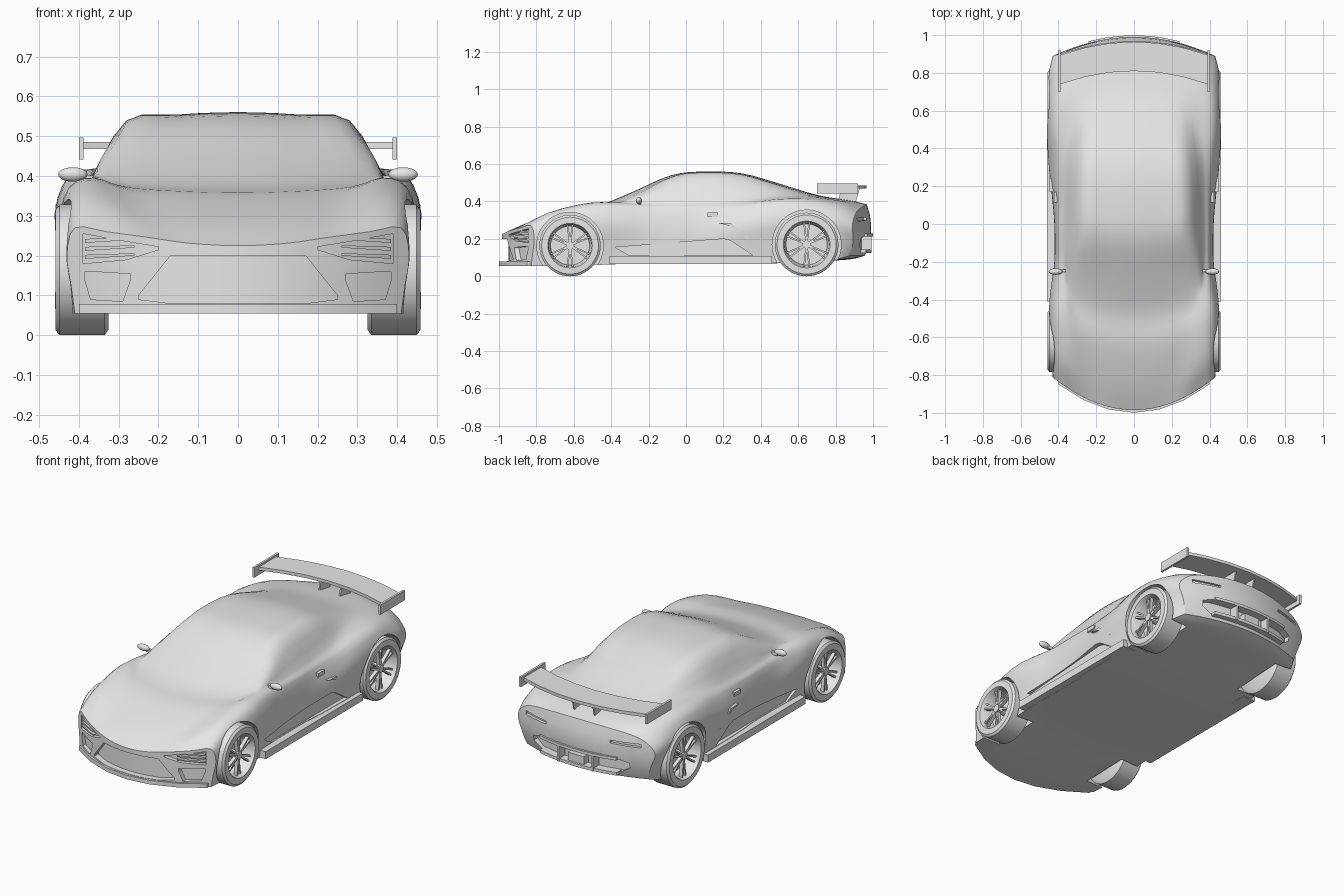
import bpy, bmesh, math
from mathutils import Matrix, Vector

default = bpy.data.objects.get("Cube")
if default:
    bpy.data.objects.remove(default)

paint = bpy.data.materials.new("light_grey")
paint.use_nodes = True
GREY = (0.8, 0.8, 0.8, 1)
paint.diffuse_color = GREY
paint.node_tree.nodes["Principled BSDF"].inputs["Base Color"].default_value = GREY
parts = []


def finish(name, bm, cutter=False):
    """Turn a bmesh into a named object."""
    bmesh.ops.remove_doubles(bm, verts=bm.verts, dist=0.0001)
    bmesh.ops.recalc_face_normals(bm, faces=bm.faces)
    mesh = bpy.data.meshes.new(name)
    bm.to_mesh(mesh)
    bm.free()
    mesh.materials.append(paint)
    obj = bpy.data.objects.new(name, mesh)
    bpy.context.collection.objects.link(obj)
    obj.hide_render = cutter
    if not cutter:
        parts.append(obj)
    return obj


def spline(points, steps):
    """Smooth curve through points of any dimension."""
    pts = [Vector(p) for p in points]
    out = []
    for i in range(len(pts) - 1):
        a, b, c, d = pts[max(i - 1, 0)], pts[i], pts[i + 1], pts[min(i + 2, len(pts) - 1)]
        for k in range(steps):
            t = k / steps
            out.append(b + (c - a) * (t / 2) + (a * 2 - b * 5 + c * 4 - d) * (t * t / 2)
                       + (b * 3 - a - c * 3 + d) * (t ** 3 / 2))
    return out + [pts[-1]]


def stitch(bm, rows, closed=False):
    """Join rows of vertices with quads."""
    for a, b in zip(rows, rows[1:]):
        n = len(a)
        for i in range(n if closed else n - 1):
            j = (i + 1) % n
            bm.faces.new((a[i], a[j], b[j], b[i]))


# Body stations along the length: bend in plan, then widths and heights of each body line
stations = list(zip(
    (-.985, -.85, -.65, -.48, -.3, -.08, .1, .3, .5, .7, .88, .96),       # centre y
    (.19, .19, .18, .15, .12, .08, .03, 0, -.03, -.06, -.09, -.11),       # bend
    (0, 0, 0, 0, 0, 0, 0, 0, 0, 0, .4, 1),                               # tail bulge
    (.055, .055, .06, .065, .065, .065, .065, .065, .07, .08, .09, .11),  # floor z
    (.41, .42, .42, .42, .42, .42, .43, .43, .43, .43, .42, .38),         # floor x
    (.43, .44, .45, .44, .42, .42, .43, .45, .46, .46, .45, .43),         # side x
    (.2, .24, .28, .28, .26, .25, .25, .27, .3, .31, .3, .27),            # side z
    (.41, .42, .425, .41, .4, .4, .4, .41, .42, .42, .4, .38),            # shoulder x
    (.27, .33, .37, .375, .36, .36, .36, .37, .4, .4, .37, .33),          # shoulder z
    (.33, .35, .36, .365, .37, .37, .365, .36, .34, .33, .32, .3),        # belt x
    (.26, .34, .39, .395, .39, .395, .4, .41, .42, .42, .395, .36),       # belt z
    (.22, .24, .27, .32, .33, .285, .28, .27, .25, .22, .2, .19),         # roof edge x
    (.245, .3, .365, .385, .44, .525, .54, .53, .48, .43, .4, .375),      # roof edge z
    (.225, .285, .35, .375, .445, .54, .56, .55, .495, .435, .405, .385)  # spine z
))


def body_shell():
    bm = bmesh.new()
    rings, ends = [], []
    for st in spline(stations, 4):
        y, bend, bulge, fz, fx, sx, sz, hx, hz, bx, bz, rx, rz, top = st
        crown = (rx * .55, top - .3 * (top - rz))
        pts = [(fx, fz), ((fx + sx) / 2, (fz + sz) / 2), (sx, sz), (hx, hz), (bx, bz),
               (rx, rz), crown, (0, top), (-crown[0], crown[1])]
        half = spline(pts, 3)[:22]
        m = len(half) - 1
        floor = [Vector((fx * (1 - i / m), fz)) for i in range(m + 1)]

        def place(p, side=1):
            swell = bulge * (.03 - 1.5 * (p[1] - .26) ** 2)
            return bm.verts.new((side * p[0], y + bend * (p[0] / .45) ** 2 + swell, p[1]))

        rings.append([place(p) for p in half] + [place(p, -1) for p in half[m - 1::-1]]
                     + [place(p, -1) for p in floor[1:]] + [place(p) for p in floor[m - 1:0:-1]])
        if len(rings) in (1, 4 * (len(stations) - 1) + 1):
            # Closing face of the nose or the tail
            for side in (1, -1):
                ends.append([[place(h.lerp(f, k / 5), side) for h, f in zip(half, floor)]
                             for k in range(6)])
    stitch(bm, rings, closed=True)
    for rows in ends:
        stitch(bm, rows)
    bmesh.ops.remove_doubles(bm, verts=bm.verts, dist=.0001)
    bmesh.ops.dissolve_degenerate(bm, edges=bm.edges, dist=.0001)
    return finish("body", bm)


def nose(x):
    return -.985 + .19 * (x / .45) ** 2


def tail(x):
    return .985 - .11 * (x / .45) ** 2


def wing_line(x):
    return .81 - .07 * (x / .39) ** 2


def slab(name, columns, curve, near, far, side=1, cutter=False):
    """Panel of (x, low z, high z) columns that follows a curve in plan."""
    bm = bmesh.new()
    rows = []
    for a, b in zip(columns, columns[1:]):
        # Each span starts after the shared column of the span before it
        for k in range(1 if rows else 0, 7):
            x, low, high = Vector(a).lerp(Vector(b), k / 6)
            rows.append([bm.verts.new((side * x, curve(x) + d, z)) for d, z in
                         ((near, low), (far, low), (far, high), (near, high))])
    stitch(bm, rows, closed=True)
    bm.faces.new(rows[0])
    bm.faces.new(rows[-1])
    return finish(name, bm, cutter)


def prism(name, outline, x0, x1, side=1, cutter=False):
    """Side outline of (y, z) points pulled from x0 to x1."""
    bm = bmesh.new()
    rows = [[bm.verts.new((side * x, y, z)) for y, z in outline] for x in (x0, x1)]
    stitch(bm, rows, closed=True)
    for row in rows:
        bm.faces.new(row)
    return finish(name, bm, cutter)


def rect(y0, y1, z0, z1):
    return [(y0, z0), (y1, z0), (y1, z1), (y0, z1)]


def circle(y, z, r, n=48):
    return [(y + r * math.cos(math.tau * i / n), z + r * math.sin(math.tau * i / n))
            for i in range(n)]


def wheel(name, y, r, side):
    bm = bmesh.new()
    # Tyre and rim barrel turned around the axle: (x, radius)
    profile = [(.325, 0), (.325, r - .015), (.335, r), (.448, r), (.458, r - .012),
               (.459, r - .045), (.452, r - .05), (.38, r - .06), (.38, 0)]
    rows = []
    for i in range(48):
        a = math.tau * i / 48
        rows.append([bm.verts.new((side * x, y + q * math.cos(a), r + q * math.sin(a)))
                     for x, q in profile])
    stitch(bm, rows + rows[:1])
    # Paired spokes and hub
    for i in range(6):
        for lean in (-.12, .12):
            turn = Matrix.Rotation(math.tau * i / 6 + lean, 4, 'X')
            bmesh.ops.create_cube(bm, size=1, matrix=Matrix.Translation((side * .43, y, r)) @ turn
                                  @ Matrix.Translation((0, 0, r * .36))
                                  @ Matrix.Diagonal((.02, .009, r * .7, 1)))
    bmesh.ops.create_cone(bm, cap_ends=True, segments=18, radius1=.022, radius2=.022, depth=.06,
                          matrix=Matrix.Translation((side * .415, y, r))
                          @ Matrix.Rotation(math.pi / 2, 4, 'Y'))
    finish(name, bm)


body = body_shell()
cutters = [
    slab("grille_cut", [(-.25, .09, .1), (-.17, .08, .2), (.17, .08, .2), (.25, .09, .1)],
         nose, -.1, .035, cutter=True),
    slab("diffuser_cut", [(-.3, .17, .2), (-.25, .14, .215), (.25, .14, .215), (.3, .17, .2)],
         tail, -.04, .1, cutter=True)]

for side, word in ((1, "left"), (-1, "right")):
    # Recesses: arches, lamps, vents and door scallop
    for label, y, r in (("front", -.62, .164), ("rear", .645, .17)):
        cutters.append(prism("arch_cut", circle(y, r, r + .014), .31, .6, side, True))
        wheel(f"{label}_{word}_wheel", y, r, side)
    cutters.append(slab("lamp_cut", [(.2, .215, .222), (.28, .19, .235), (.39, .18, .255)],
                        nose, -.1, .022, side, True))
    cutters.append(slab("vent_cut", [(.27, .14, .155), (.29, .085, .155), (.37, .09, .16),
                                     (.385, .14, .16)], nose, -.1, .025, side, True))
    cutters.append(slab("tail_lamp_cut", [(.2, .3, .315), (.36, .295, .315)],
                        tail, -.015, .1, side, True))
    cutters.append(prism("door_cut", [(-.38, .155), (.2, .2), (.24, .19), (.36, .11), (-.3, .11)],
                         .412, .6, side, True))
    # Lamp slats
    for k in range(3):
        z = .192 + .02 * k
        slab(f"{word}_lamp_slat", [(.26, z + .008, z + .014), (.385, z, z + .01)],
             nose, .003, .03, side)
    # Side skirt, door handle and shoulder intake blade
    prism(f"{word}_skirt", rect(-.41, .46, .066, .108), .38, .46, side)
    prism(f"{word}_door_handle", rect(.115, .17, .318, .34), .38, .424, side)
    prism(f"{word}_intake_blade", [(.17, .285), (.23, .27), (.33, .2), (.335, .21), (.24, .283)],
          .4, .448, side)
    # Door mirror
    prism(f"{word}_mirror_stalk", rect(-.255, -.24, .385, .402), .34, .4, side)
    bm = bmesh.new()
    bmesh.ops.create_uvsphere(bm, u_segments=16, v_segments=10, radius=1,
                              matrix=Matrix.Translation((side * .415, -.252, .404))
                              @ Matrix.Diagonal((.037, .017, .018, 1)))
    finish(f"{word}_mirror", bm)
    # Wing supports and end plates
    prism(f"{word}_wing_strut", [(.81, .38), (.9, .37), (.93, .475), (.83, .475)], .06, .068, side)
    prism(f"{word}_wing_plate", rect(.7, .92, .442, .497), .388, .4, side)
    prism(f"{word}_diffuser_fin", rect(.93, .992, .125, .225), .1, .112, side)

# Carve the body and drop the cutters
for cutter in cutters:
    mod = body.modifiers.new("cut", 'BOOLEAN')
    mod.object = cutter
    mod.operation = 'DIFFERENCE'
    mod.solver = 'EXACT'
shaped = bpy.data.meshes.new_from_object(
    body.evaluated_get(bpy.context.evaluated_depsgraph_get()))
body.modifiers.clear()
body.data = shaped
for cutter in cutters:
    bpy.data.objects.remove(cutter)

# Wing, splitter and rear bumper bars
slab("wing", [(-.392, .468, .486), (.392, .468, .486)], wing_line, 0, .155)
slab("splitter", [(-.4, .055, .078), (.4, .055, .078)], nose, -.014, .04)
slab("upper_bumper_bar", [(-.24, .212, .228), (.24, .212, .228)], tail, -.03, .014)
slab("lower_bumper_bar", [(-.24, .125, .142), (.24, .125, .142)], tail, -.04, .008)
prism("exhaust_box", rect(.92, .985, .145, .19), -.05, .05)

for obj in parts:
    obj.select_set(True)
bpy.context.view_layer.objects.active = body
bpy.ops.object.shade_smooth_by_angle(angle=math.radians(35))
